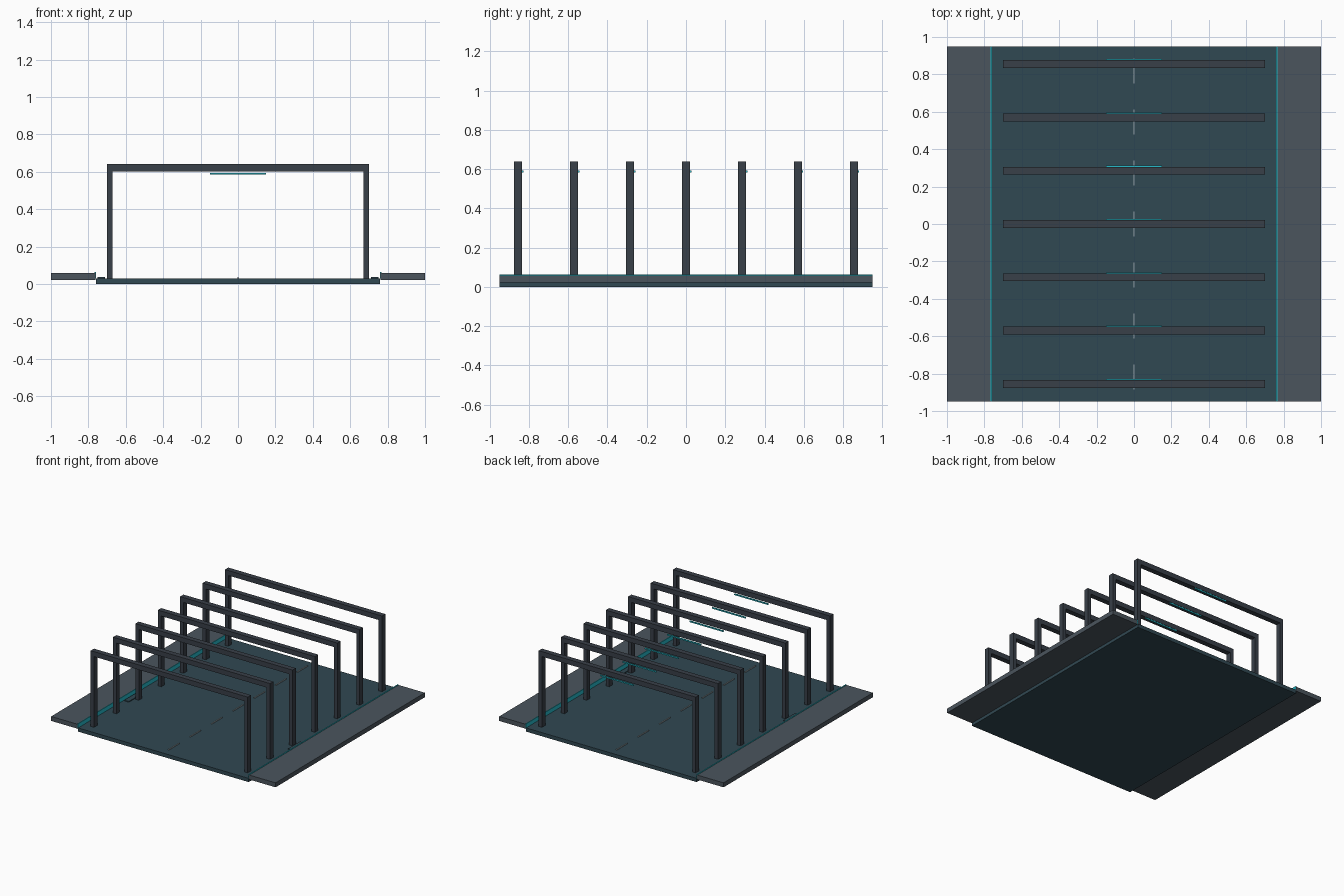
import bpy

if "Cube" in bpy.data.objects:
    bpy.data.objects.remove(bpy.data.objects["Cube"])


def material(name, rgb):
    m = bpy.data.materials.new(name)
    m.diffuse_color = (*rgb, 1)
    m.use_nodes = True
    m.node_tree.nodes["Principled BSDF"].inputs["Base Color"].default_value = m.diffuse_color
    return m


ROAD = material("dark_teal", (0.03, 0.065, 0.085))
WALK = material("slate_grey", (0.07, 0.09, 0.11))
FRAME = material("dark_steel", (0.04, 0.05, 0.065))
GLOW = material("cyan_glow", (0.02, 0.5, 0.6))
PAINT = material("lane_paint", (0.35, 0.42, 0.45))


def box(name, x, y, z, mat):
    """Box from (min, max) ranges on each axis."""
    bpy.ops.mesh.primitive_cube_add(
        size=1, location=[(a + b) / 2 for a, b in (x, y, z)])
    o = bpy.context.object
    o.name = name
    o.scale = [b - a for a, b in (x, y, z)]
    bpy.ops.object.transform_apply(location=False, rotation=False, scale=True)
    o.data.materials.append(mat)
    return o


def pair(name, x, y, z, mat):
    """The same box on the right and left sides."""
    box(name + "_right", x, y, z, mat)
    box(name + "_left", (-x[1], -x[0]), y, z, mat)


LENGTH = (-0.95, 0.95)

# Road slab, raised side walks and thin kerb lights
box("road", (-0.76, 0.76), LENGTH, (0, 0.03), ROAD)
pair("sidewalk", (0.763, 1.0), LENGTH, (0.022, 0.058), WALK)
pair("kerb_light", (0.759, 0.766), LENGTH, (0.028, 0.063), GLOW)

# Gutter grates
pair("drain_grate", (0.71, 0.75), (-0.375, -0.225), (0.03, 0.037), ROAD)

# Portal frames with a small light strip under each beam
for i in range(7):
    y = (i - 3) * 0.285
    ys = (y - 0.021, y + 0.021)
    pair(f"frame_post_{i}", (0.67, 0.70), ys, (0.03, 0.60), FRAME)
    box(f"frame_beam_{i}", (-0.70, 0.70), ys, (0.60, 0.64), FRAME)
    box(f"beam_light_{i}", (-0.15, 0.15), (y + 0.018, y + 0.027),
        (0.584, 0.594), GLOW)

# Dashed centre line
for i in range(7):
    y = (i - 3) * 0.2725
    box(f"lane_dash_{i}", (-0.004, 0.004), (y - 0.067, y + 0.067),
        (0.03, 0.036), PAINT)
